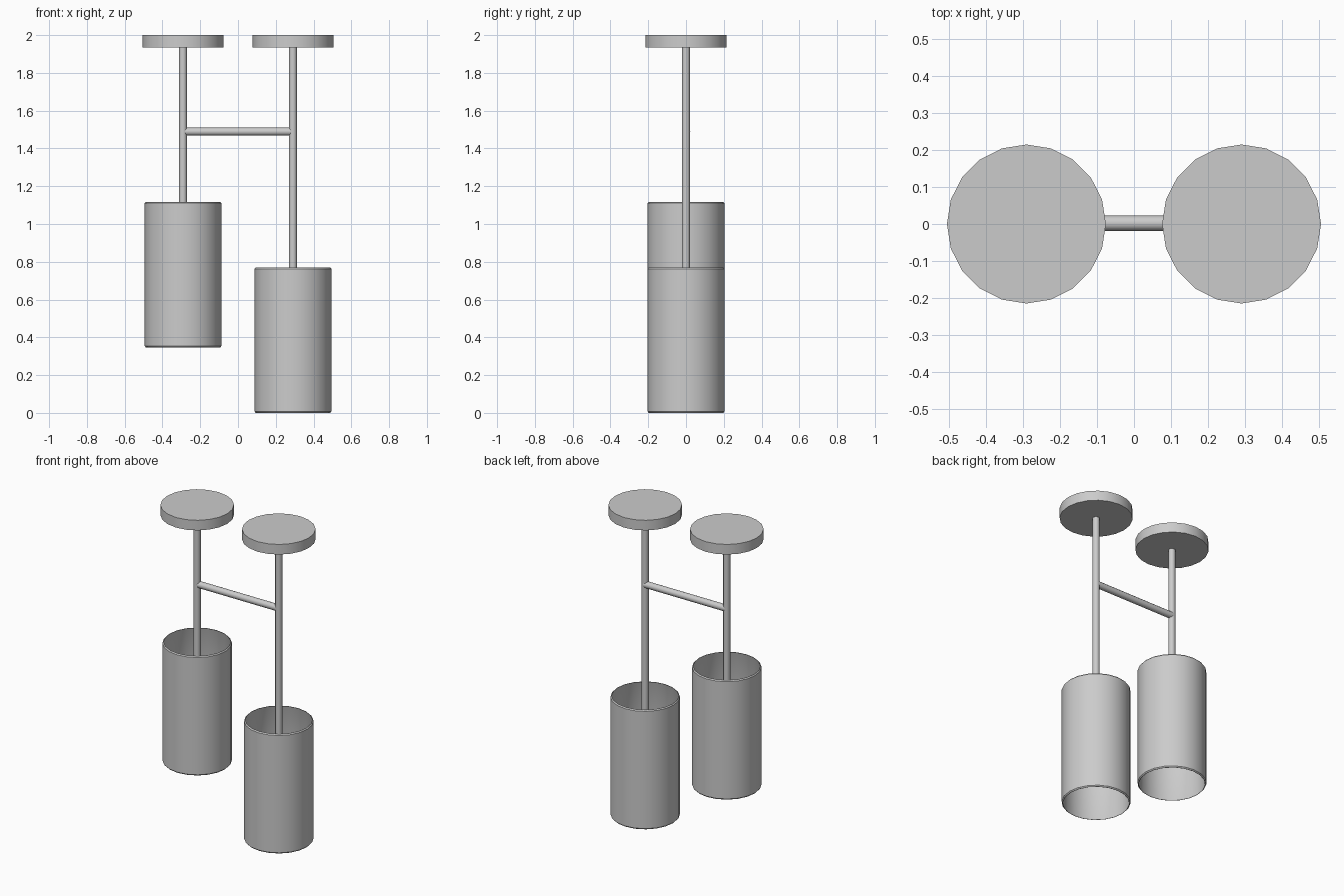
import bpy, bmesh, math
from mathutils import Matrix

if "Cube" in bpy.data.objects:
    bpy.data.objects.remove(bpy.data.objects["Cube"])

SIDES = 20


def finish(name, bm, matrix=Matrix()):
    bmesh.ops.recalc_face_normals(bm, faces=bm.faces)
    mesh = bpy.data.meshes.new(name)
    bm.to_mesh(mesh)
    bm.free()
    mesh.transform(matrix)
    ob = bpy.data.objects.new(name, mesh)
    bpy.context.collection.objects.link(ob)
    bpy.ops.object.select_all(action='DESELECT')
    ob.select_set(True)
    bpy.context.view_layer.objects.active = ob
    bpy.ops.object.shade_smooth_by_angle(angle=math.radians(35))
    return ob


def cylinder(name, radius, length, matrix, sides=SIDES):
    bm = bmesh.new()
    bmesh.ops.create_cone(bm, cap_ends=True, segments=sides,
                          radius1=radius, radius2=radius, depth=length)
    return finish(name, bm, matrix)


def tube(name, profile, matrix):
    # closed (radius, z) profile swept round the z axis
    bm = bmesh.new()
    rings = []
    for i in range(SIDES):
        a = 2 * math.pi * i / SIDES
        rings.append([bm.verts.new((r * math.cos(a), r * math.sin(a), z)) for r, z in profile])
    n = len(profile)
    for i in range(SIDES):
        a, b = rings[i], rings[(i + 1) % SIDES]
        for j in range(n):
            k = (j + 1) % n
            bm.faces.new((a[j], b[j], b[k], a[k]))
    return finish(name, bm, matrix)


X = 0.291          # pendant offset from centre
SHADE_H = 0.77
# thin wall with slightly turned-in rims
shade_profile = [(0.197, 0), (0.203, 0.007), (0.203, SHADE_H - 0.007), (0.197, SHADE_H),
                 (0.195, SHADE_H), (0.199, SHADE_H - 0.008), (0.199, 0.008), (0.195, 0)]

for side, x, base in (("left", -X, 0.347), ("right", X, 0.0)):
    # ceiling plate
    cylinder(side + "_ceiling_plate", 0.215, 0.065, Matrix.Translation((x, 0, 1.9675)))
    # stem, running down inside the shade
    bottom, top = base + SHADE_H - 0.28, 1.94
    cylinder(side + "_stem", 0.021, top - bottom,
             Matrix.Translation((x, 0, (top + bottom) / 2)), 12)
    # open cylindrical shade
    tube(side + "_shade", shade_profile, Matrix.Translation((x, 0, base)))

# crossbar joining the stems
cylinder("crossbar", 0.021, 2 * X,
         Matrix.Translation((0, 0.002, 1.489)) @ Matrix.Rotation(math.pi / 2, 4, 'Y'), 12)
